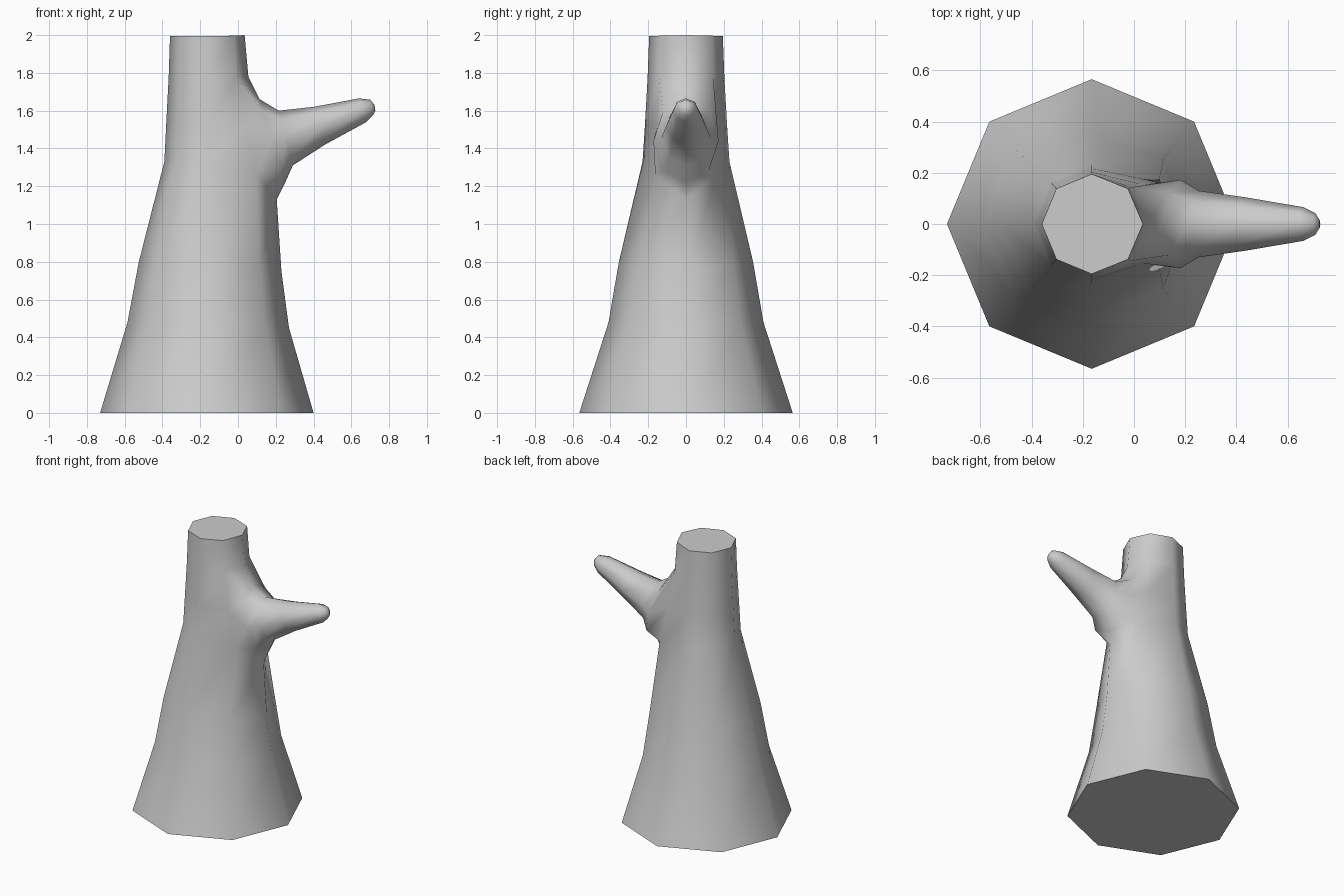
import bpy
import bmesh
from math import cos, sin, pi

if "Cube" in bpy.data.objects:
    bpy.data.objects.remove(bpy.data.objects["Cube"], do_unlink=True)

SIDES = 8
CENTRE = -0.165

bark = bpy.data.materials.new("light_grey_bark")
bark.use_nodes = True
GREY = (0.6, 0.6, 0.6, 1)
bark.diffuse_color = GREY
bark.node_tree.nodes["Principled BSDF"].inputs["Base Color"].default_value = GREY

bm = bmesh.new()


def trunk_ring(left, right, depth, height, right_height):
    """Octagon whose +x corner can be pulled out and moved vertically."""
    ring = []
    for k in range(SIDES):
        c, s = cos(2 * pi * k / SIDES), sin(2 * pi * k / SIDES)
        reach = right - CENTRE if c > 0 else CENTRE - left
        z = height + (right_height - height) * max(0, c) ** 3
        ring.append(bm.verts.new((CENTRE + reach * c, depth * s, z)))
    return ring


def branch_ring(top, bottom, width):
    """Tilted ellipse from its top and bottom points (x, z) and half width."""
    ring = []
    for k in range(SIDES):
        t = 2 * pi * k / SIDES
        x, z = [(a + b) / 2 + (a - b) / 2 * cos(t) for a, b in zip(top, bottom)]
        ring.append(bm.verts.new((x, width * sin(t), z)))
    return ring


def bridge(a, b, skip=()):
    for k in range(SIDES):
        if k not in skip:
            n = (k + 1) % SIDES
            bm.faces.new((a[k], a[n], b[n], b[k])).smooth = True


# Trunk, left open on the +x side where the branch grows out
trunk = [trunk_ring(*r) for r in (
    (-0.73, 0.40, 0.565, 0, 0),
    (-0.585, 0.27, 0.41, 0.48, 0.45),
    (-0.525, 0.23, 0.355, 0.80, 0.75),
    (-0.39, 0.205, 0.23, 1.33, 1.13),
    (-0.38, 0.12, 0.217, 1.53, 1.48),
    (-0.367, 0.055, 0.203, 1.78, 1.78),
    (-0.36, 0.035, 0.195, 1.995, 2.0),
)]
for i in range(len(trunk) - 1):
    bridge(trunk[i], trunk[i + 1], (0, SIDES - 1) if i in (3, 4) else ())
low, mid, high = trunk[3:6]
opening = [high[0], high[1], mid[1], low[1], low[0], low[7], mid[7], high[7]]
bm.verts.remove(mid[0])

# Branch, from the flared collar to the rounded tip
branch = [opening] + [branch_ring(*r) for r in (
    ((0.115, 1.66), (0.25, 1.22), 0.172),
    ((0.215, 1.60), (0.29, 1.31), 0.13),
    ((0.40, 1.62), (0.46, 1.42), 0.105),
    ((0.64, 1.665), (0.68, 1.54), 0.066),
    ((0.70, 1.658), (0.715, 1.575), 0.042),
    ((0.723, 1.63), (0.727, 1.60), 0.015),
)]
for a, b in zip(branch, branch[1:]):
    bridge(a, b)
bm.faces.new(branch[-1]).smooth = True

# Flat cut ends of the trunk
bm.faces.new(trunk[0])
bm.faces.new(trunk[-1])

bmesh.ops.recalc_face_normals(bm, faces=bm.faces)
mesh = bpy.data.meshes.new("tree_stump")
bm.to_mesh(mesh)
bm.free()
mesh.materials.append(bark)
stump = bpy.data.objects.new("tree_stump_with_branch", mesh)
bpy.context.collection.objects.link(stump)
